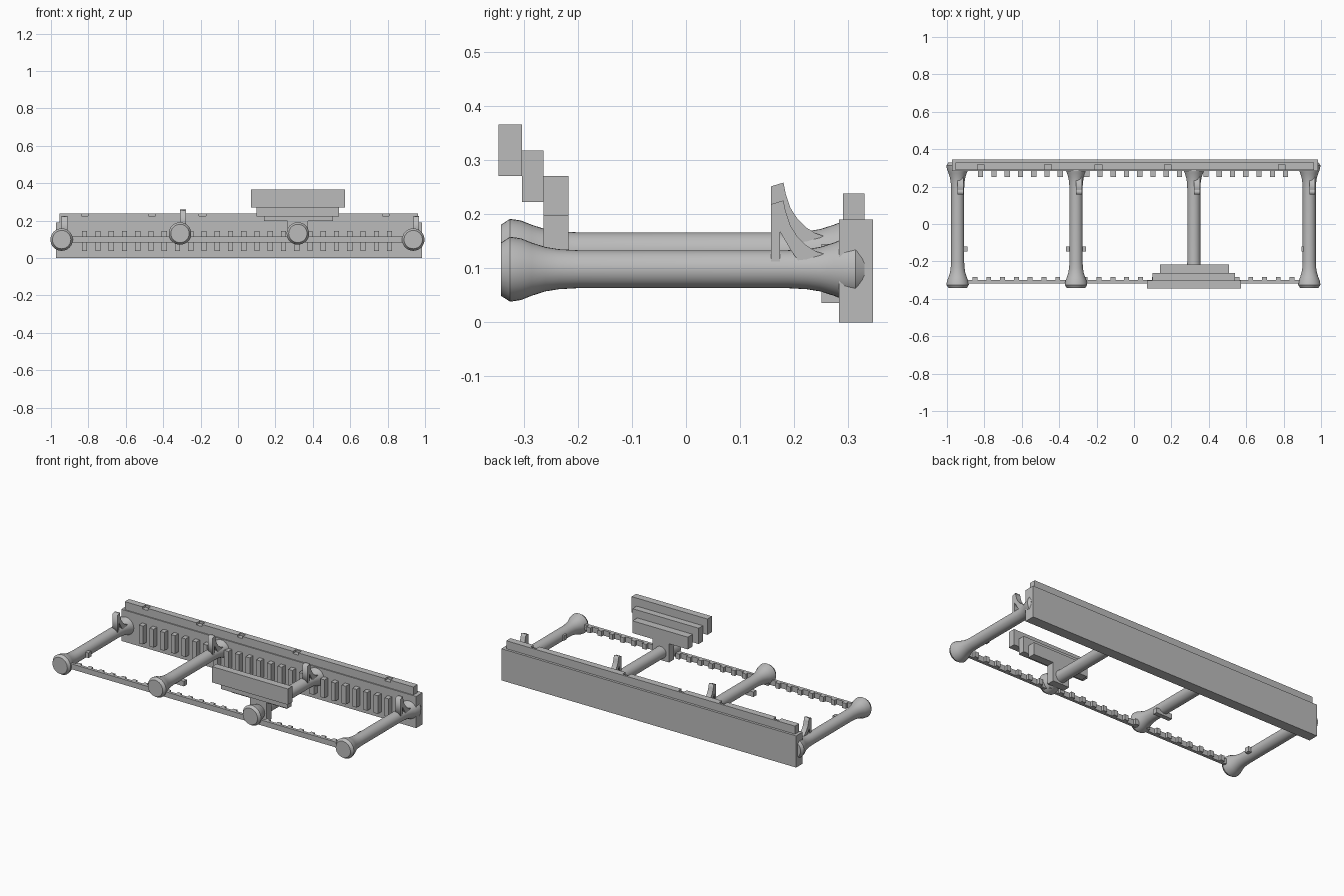
import bpy, bmesh, math
from mathutils import Matrix

cube = bpy.data.objects.get("Cube")
if cube:
    bpy.data.objects.remove(cube, do_unlink=True)

grey = bpy.data.materials.new("light_grey")
grey.use_nodes = True
colour = (0.5, 0.5, 0.5, 1)
grey.diffuse_color = colour
grey.node_tree.nodes["Principled BSDF"].inputs["Base Color"].default_value = colour


def add_object(name, data):
    obj = bpy.data.objects.new(name, data)
    bpy.context.collection.objects.link(obj)
    data.materials.append(grey)
    return obj


def boxes(name, ranges):
    """One mesh of boxes, each given as x, y and z ranges."""
    bm = bmesh.new()
    for ends in ranges:
        size = [b - a for a, b in ends]
        mid = [(a + b) / 2 for a, b in ends]
        bmesh.ops.create_cube(bm, size=1, matrix=Matrix.Translation(mid) @ Matrix.Diagonal((*size, 1)))
    mesh = bpy.data.meshes.new(name)
    bm.to_mesh(mesh)
    bm.free()
    return add_object(name, mesh)


def around(x, half):
    return (x - half, x + half)


def column(name, x, z, profile, sides=32):
    """Turned column lying along y, from (y, radius) pairs."""
    bm = bmesh.new()
    rings = []
    for y, r in profile:
        angles = [2 * math.pi * i / sides for i in range(sides)]
        rings.append([bm.verts.new((x + r * math.cos(a), y, z + r * math.sin(a))) for a in angles])
    for a, b in zip(rings, rings[1:]):
        for i in range(sides):
            j = (i + 1) % sides
            bm.faces.new((a[i], a[j], b[j], b[i]))
    bm.faces.new(rings[0])
    bm.faces.new(rings[-1])
    bmesh.ops.recalc_face_normals(bm, faces=bm.faces)
    mesh = bpy.data.meshes.new(name)
    bm.to_mesh(mesh)
    bm.free()
    obj = add_object(name, mesh)
    bpy.ops.object.select_all(action='DESELECT')
    obj.select_set(True)
    bpy.context.view_layer.objects.active = obj
    bpy.ops.object.shade_smooth_by_angle(angle=math.radians(25))


def brace(name, x, z, outlines, width):
    """Flat plate in the y-z plane; the second outline is a hole."""
    curve = bpy.data.curves.new(name + "_outline", 'CURVE')
    curve.dimensions = '2D'
    curve.fill_mode = 'BOTH'
    curve.extrude = width / 2
    for points in outlines:
        spline = curve.splines.new('POLY')
        spline.points.add(len(points) - 1)
        for p, (y, h) in zip(spline.points, points):
            p.co = (y, h, 0, 1)
        spline.use_cyclic_u = True
    helper = bpy.data.objects.new(name + "_outline", curve)
    bpy.context.collection.objects.link(helper)
    graph = bpy.context.evaluated_depsgraph_get()
    mesh = bpy.data.meshes.new_from_object(helper.evaluated_get(graph))
    bpy.data.objects.remove(helper)
    mesh.transform(Matrix(((0, 0, 1, x), (1, 0, 0, 0), (0, 1, 0, z), (0, 0, 0, 1))))
    mesh.name = name
    add_object(name, mesh)


# Columns with flared ends, and a curved brace on each
half = [(0.342, 0.049), (0.325, 0.06), (0.305, 0.057), (0.285, 0.049),
        (0.26, 0.041), (0.235, 0.037), (0.2, 0.035)]
profile = [(-y, r) for y, r in half] + [(y - 0.012, r) for y, r in reversed(half)]
brace_edge = [(0.157, 0), (0.157, 0.12), (0.18, 0.127), (0.184, 0.107), (0.193, 0.08),
              (0.206, 0.06), (0.222, 0.044), (0.24, 0.033), (0.265, 0.025), (0.265, 0)]
brace_hole = [(0.174, 0.012), (0.174, 0.069), (0.182, 0.055), (0.195, 0.033), (0.21, 0.012)]
columns = [("right_outer", -0.943, 0.098), ("right_inner", -0.31, 0.131),
           ("left_inner", 0.32, 0.131), ("left_outer", 0.937, 0.098)]
for side, x, z in columns:
    column(side + "_column", x, z, profile)
    brace(side + "_brace", x + 0.016, z, [brace_edge, brace_hole], 0.032)

# Back beam and its capping strip with small notches
boxes("back_beam", [((-0.973, 0.985), (0.283, 0.345), (0, 0.19))])
strip = boxes("top_strip", [((-0.955, 0.962), (0.29, 0.33), (0.19, 0.238))])
notches = boxes("notch_cutter", [(around(x, 0.018), (0.27, 0.318), (0.225, 0.26))
                                 for x in (-0.82, -0.46, -0.19, 0.18, 0.79)])
notches.hide_render = True
notches.hide_viewport = True
cut = strip.modifiers.new("notches", 'BOOLEAN')
cut.operation = 'DIFFERENCE'
cut.solver = 'EXACT'
cut.object = notches

# Row of blocks along the beam
boxes("beam_blocks", [(around(-0.82 + 0.0709 * i, 0.014), (0.25, 0.285), (0.036, 0.145))
                      for i in range(24)])

# Thin front rail with pegs behind it
boxes("front_rail", [((-0.943, 0.937), (-0.317, -0.3), (0.083, 0.115))])
boxes("rail_pegs", [(around(-0.85 + 0.0737 * i, 0.013), (-0.301, -0.283), (0.083, 0.115))
                    for i in range(24)])

# Side lugs on the columns
lug_y = (-0.147, -0.12)
boxes("column_lugs", [((-0.943, -0.89), lug_y, (0.083, 0.113)),
                      ((-0.364, -0.256), lug_y, (0.083, 0.113)),
                      ((0.895, 0.937), lug_y, (0.083, 0.113))])

# Stepped sign on a short post
boxes("sign_post", [((0.265, 0.375), (-0.263, -0.217), (0.085, 0.198))])
boxes("sign_lower_step", [((0.14, 0.508), (-0.263, -0.217), (0.197, 0.27))])
boxes("sign_middle_step", [((0.1, 0.54), (-0.303, -0.263), (0.222, 0.317))])
boxes("sign_upper_step", [((0.07, 0.573), (-0.346, -0.303), (0.27, 0.365))])
